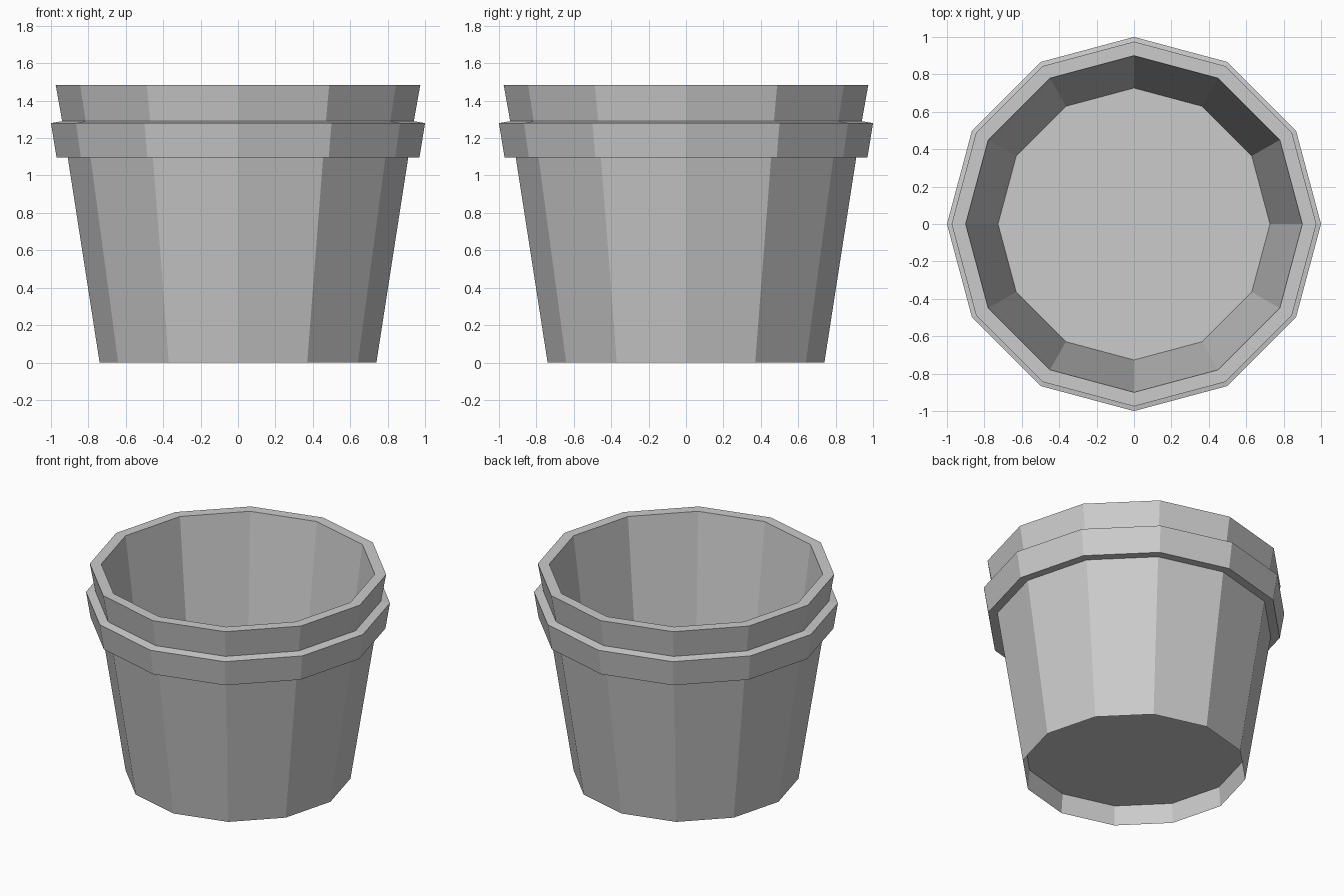
import bpy, bmesh, math

if "Cube" in bpy.data.objects:
    bpy.data.objects.remove(bpy.data.objects["Cube"])

SIDES = 12

# half cross-section of the pot as (radius, height), from inner floor over the rim to the recessed base
profile = [
    (0.727, 0.15), (0.90, 1.485),               # inside wall
    (0.975, 1.485), (0.94, 1.29),               # top lip
    (1.00, 1.28), (0.97, 1.095), (0.91, 1.095), # raised band
    (0.74, 0.0),                                # outer wall
    (0.727, 0.14),                              # recess under the base
]

bm = bmesh.new()
rings = []
for r, z in profile:
    rings.append([bm.verts.new((r * math.cos(i * math.tau / SIDES),
                                r * math.sin(i * math.tau / SIDES), z))
                  for i in range(SIDES)])

# walls between neighbouring rings
for a, b in zip(rings, rings[1:]):
    for i in range(SIDES):
        j = (i + 1) % SIDES
        bm.faces.new((a[i], a[j], b[j], b[i]))

# inside floor and underside
bm.faces.new(rings[0])
bm.faces.new(rings[-1])
bmesh.ops.recalc_face_normals(bm, faces=bm.faces[:])

mesh = bpy.data.meshes.new("flower_pot")
bm.to_mesh(mesh)
bm.free()
pot = bpy.data.objects.new("flower_pot", mesh)
bpy.context.collection.objects.link(pot)
